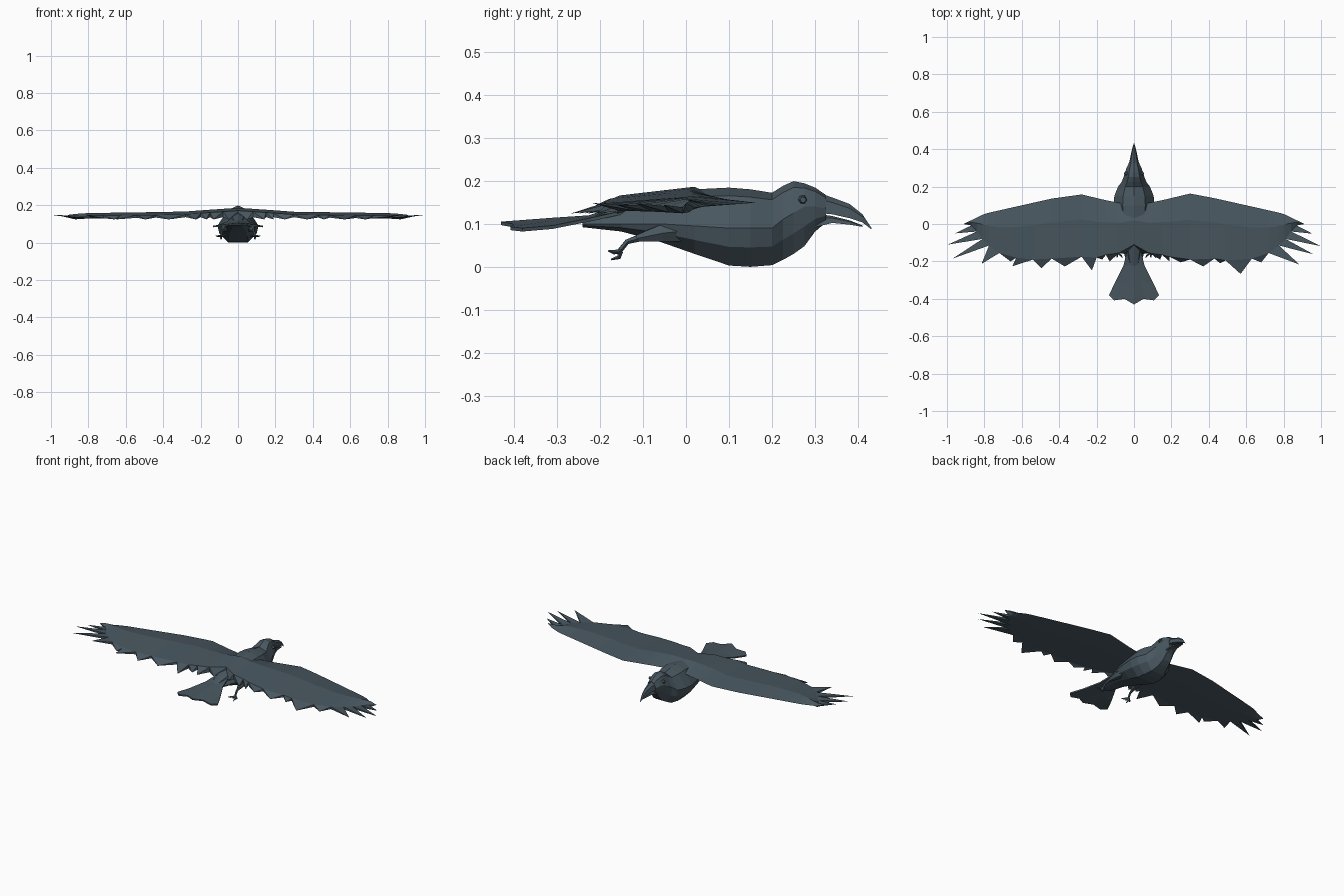
import bpy, bmesh, math
from mathutils import Vector

mat = bpy.data.materials.new("slate_feather")
mat.diffuse_color = (0.065, 0.095, 0.115, 1)


def finish(name, bm):
    bmesh.ops.remove_doubles(bm, verts=bm.verts, dist=0.0002)
    bmesh.ops.recalc_face_normals(bm, faces=bm.faces)
    me = bpy.data.meshes.new(name)
    bm.to_mesh(me)
    bm.free()
    me.materials.append(mat)
    ob = bpy.data.objects.new(name, me)
    bpy.context.collection.objects.link(ob)
    return ob


def loft(name, rings):
    bm = bmesh.new()
    vs = [[bm.verts.new(p) for p in r] for r in rings]
    n = len(vs[0])
    for a, b in zip(vs, vs[1:]):
        for i in range(n):
            bm.faces.new((a[i], a[(i + 1) % n], b[(i + 1) % n], b[i]))
    bm.faces.new(vs[0])
    bm.faces.new(vs[-1])
    return finish(name, bm)


def body_ring(y, zb, zm, zt, w):
    half = [(0.55 * w, zt - 0.2 * (zt - zm)), (w, zm),
            (0.9 * w, zm - 0.5 * (zm - zb)), (0.5 * w, zb)]
    pts = [(0, zt)] + half + [(-x, z) for x, z in reversed(half)]
    return [(x, y, z) for x, z in pts]


def tube(name, path, sides=5):
    rings = []
    for i, (x, y, z, r) in enumerate(path):
        a = Vector(path[max(i - 1, 0)][:3])
        b = Vector(path[min(i + 1, len(path) - 1)][:3])
        q = (b - a).to_track_quat('Z', 'Y')
        c = Vector((x, y, z))
        rings.append([c + q @ Vector((r * math.cos(t), r * math.sin(t), 0))
                      for t in (2 * math.pi * k / sides for k in range(sides))])
    return loft(name, rings)


def interp(table, x):
    for (x0, a), (x1, b) in zip(table, table[1:]):
        if x <= x1:
            return a + (b - a) * (x - x0) / (x1 - x0)
    return table[-1][1]


# Body, neck and head: y, belly z, widest z, back z, half width
loft("body", [body_ring(*s) for s in (
    (-0.24, 0.092, 0.10, 0.115, 0.03), (-0.15, 0.082, 0.10, 0.145, 0.055),
    (-0.06, 0.058, 0.10, 0.172, 0.085), (0.02, 0.03, 0.095, 0.18, 0.10),
    (0.10, 0.003, 0.09, 0.184, 0.11), (0.15, 0.0, 0.09, 0.18, 0.105),
    (0.20, 0.004, 0.09, 0.172, 0.085), (0.225, 0.016, 0.11, 0.188, 0.066),
    (0.25, 0.03, 0.125, 0.199, 0.056), (0.275, 0.048, 0.14, 0.194, 0.048),
    (0.30, 0.082, 0.14, 0.184, 0.04), (0.325, 0.103, 0.135, 0.167, 0.028))])


# Beak halves: y, bottom z, top z, half width
def beak(name, secs):
    loft(name, [[(0, y, zt), (w * 0.7, y, zt - 0.3 * (zt - zb)), (w, y, zb),
                 (-w, y, zb), (-w * 0.7, y, zt - 0.3 * (zt - zb))]
                for y, zb, zt, w in secs])


beak("upper_beak", ((0.30, 0.126, 0.175, 0.033), (0.34, 0.122, 0.161, 0.023),
                    (0.38, 0.113, 0.146, 0.015), (0.41, 0.103, 0.122, 0.008),
                    (0.431, 0.087, 0.09, 0.001)))
beak("lower_beak", ((0.30, 0.092, 0.124, 0.028), (0.34, 0.102, 0.118, 0.019),
                    (0.38, 0.098, 0.108, 0.011), (0.41, 0.093, 0.096, 0.002)))

# Wings: lens-shaped panel with a pointed feather between each pair of notches
LEAD = [(0, 0.105), (0.1, 0.115), (0.31, 0.165), (0.8, 0.055), (0.91, 0.0)]
CROWN = [(0, 0.186), (0.12, 0.178), (0.3, 0.165), (0.8, 0.158), (0.92, 0.15)]
PRIMARY_NOTCH = [(0.72, -0.155), (0.775, -0.115), (0.81, -0.08),
                 (0.84, -0.04), (0.87, -0.008)]


def wing(name, side, notches, tips):
    bm = bmesh.new()

    def V(x, y, z):
        return bm.verts.new((x * side, y, z))
    rows = []
    for x, y in notches + PRIMARY_NOTCH:
        c, ly = interp(CROWN, x), interp(LEAD, x)
        my = ly + 0.4 * (y - ly)
        flat = min(c, 0.165)
        rows.append((V(x, ly, flat - 0.016), V(x, my, c), V(x, y, c - 0.015),
                     V(x, y, flat - 0.029), V(x, my, flat - 0.026)))
    for a, b in zip(rows, rows[1:]):
        for i, j in ((0, 1), (1, 2), (3, 4), (4, 0)):
            bm.faces.new((a[i], a[j], b[j], b[i]))
    for k, (x, y) in enumerate(tips):
        t = V(x, y, 0.148 - (0.024 if x < 0.75 else 0.004 * (k % 2)))
        a = rows[k]
        if k + 1 < len(rows):
            b = rows[k + 1]
            loop = [(a[2], b[2]), (b[2], b[3]), (b[3], a[3]), (a[3], a[2])]
        else:
            loop = [(a[i], a[(i + 1) % 5]) for i in range(5)]
        for p, q in loop:
            bm.faces.new((p, q, t))
    finish(name, bm)


wing("right_wing", 1,
     [(0, -0.11), (0.08, -0.155), (0.15, -0.165), (0.19, -0.175), (0.30, -0.19),
      (0.43, -0.185), (0.49, -0.195), (0.63, -0.185)],
     [(0.05, -0.16), (0.14, -0.19), (0.19, -0.2), (0.25, -0.205), (0.37, -0.227),
      (0.46, -0.21), (0.57, -0.267), (0.68, -0.205), (0.885, -0.217),
      (0.96, -0.162), (0.998, -0.118), (0.955, -0.052), (0.912, 0.0)])
wing("left_wing", -1,
     [(0, -0.11), (0.08, -0.155), (0.15, -0.165), (0.20, -0.18), (0.28, -0.175),
      (0.44, -0.185), (0.54, -0.19), (0.63, -0.18)],
     [(0.05, -0.16), (0.13, -0.2), (0.17, -0.19), (0.225, -0.248), (0.37, -0.227),
      (0.495, -0.236), (0.65, -0.226), (0.66, -0.2), (0.815, -0.213),
      (0.97, -0.185), (0.995, -0.11), (0.955, -0.05), (0.912, 0.0)])

# Tail fan: arched across, scalloped trailing edge
half = [(0, -0.43), (0.05, -0.40), (0.105, -0.408), (0.133, -0.38)]
edge = [(-x, y) for x, y in reversed(half[1:])] + half
bm = bmesh.new()
cols = []
for i, (x, y) in enumerate(edge):
    f = x / 0.133
    path = [(0.035 * f, -0.13, 0.13), (0.055 * f, -0.22, 0.116 - 0.006 * abs(f)),
            (0.10 * f, -0.31, 0.11 - 0.018 * abs(f)), (x, y, 0.101 - 0.015 * abs(f))]
    cols.append([bm.verts.new(p) for p in path])
for a, b in zip(cols, cols[1:]):
    for j in range(3):
        bm.faces.new((a[j], b[j], b[j + 1], a[j + 1]))
tail = finish("tail", bm)
thick = tail.modifiers.new("thickness", 'SOLIDIFY')
thick.thickness = 0.008
thick.offset = 0

# Eyes, thighs, trailing legs and curled toes
for s, side in ((1, "right"), (-1, "left")):
    tube(side + "_eye", [(s * 0.036, 0.27, 0.155, 0.012),
                         (s * 0.052, 0.272, 0.156, 0.007)], 6)
    tube(side + "_thigh", [(s * 0.055, 0.0, 0.085, 0.03),
                           (s * 0.072, -0.06, 0.078, 0.022),
                           (s * 0.082, -0.115, 0.066, 0.009)], 6)
    tube(side + "_leg", [(s * 0.08, -0.105, 0.068, 0.009),
                         (s * 0.086, -0.137, 0.058, 0.006),
                         (s * 0.09, -0.157, 0.033, 0.006)])
    for k, dx in enumerate((-0.02, 0.0, 0.02)):
        tube(f"{side}_toe_{k}", [(s * 0.09, -0.152, 0.036, 0.006),
                                 (s * 0.09 + dx, -0.168, 0.034, 0.005),
                                 (s * 0.09 + dx * 1.4, -0.18, 0.037, 0.002)], 4)
    tube(side + "_hind_toe", [(s * 0.09, -0.152, 0.036, 0.006),
                              (s * 0.09, -0.156, 0.022, 0.005),
                              (s * 0.09, -0.174, 0.017, 0.002)], 4)
